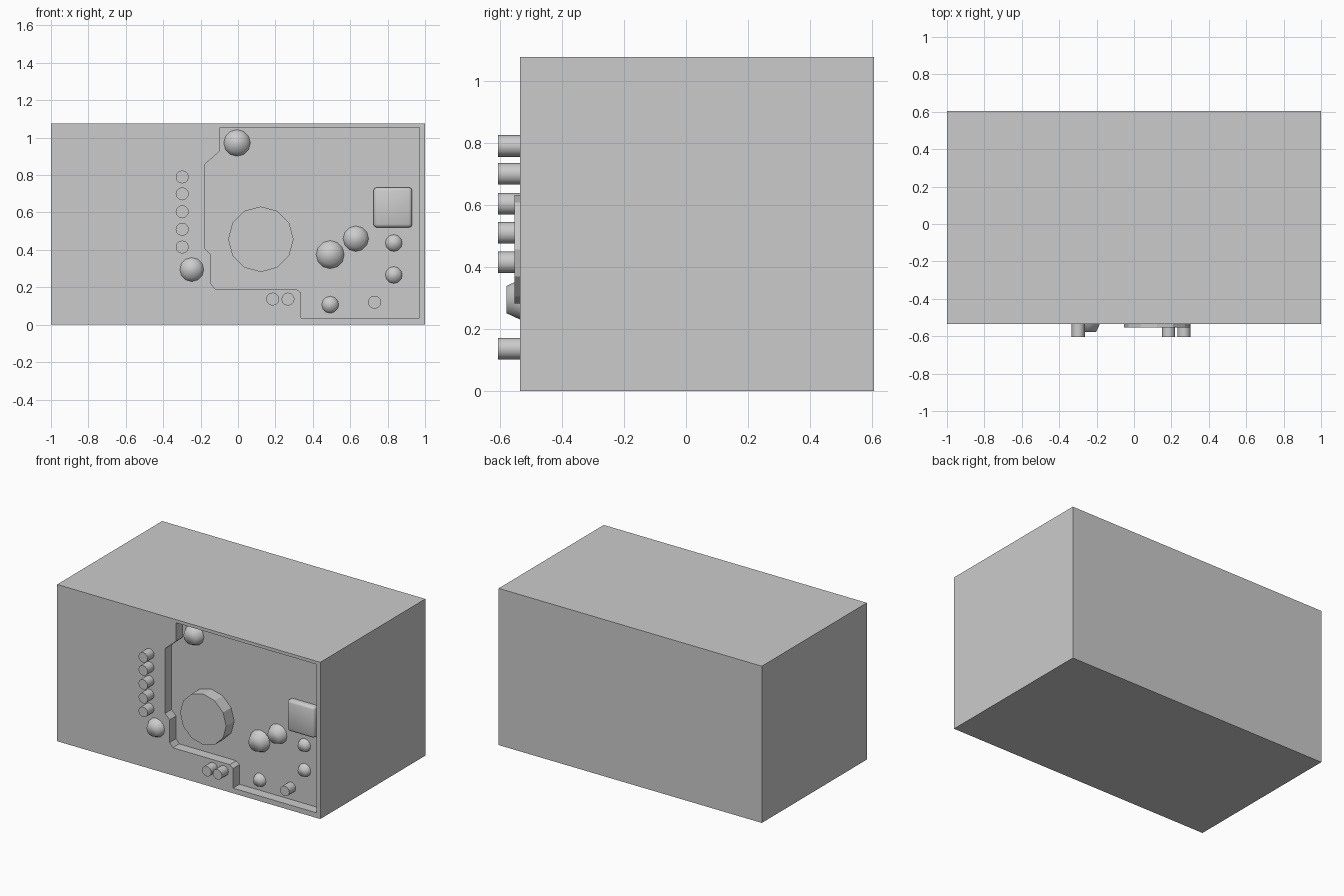
import bpy, bmesh, math
from mathutils import Matrix

if "Cube" in bpy.data.objects:
    bpy.data.objects.remove(bpy.data.objects["Cube"])

FRONT, FLOOR, BACK = -0.535, -0.465, 0.605   # y of front panel, recess floor, rear

def make(name, bm):
    bmesh.ops.recalc_face_normals(bm, faces=bm.faces)
    me = bpy.data.meshes.new(name)
    bm.to_mesh(me)
    bm.free()
    ob = bpy.data.objects.new(name, me)
    bpy.context.collection.objects.link(ob)
    return ob

def prism(name, pts, y0, y1):
    """Extrude an x-z outline from y0 to y1."""
    bm = bmesh.new()
    face = bm.faces.new([bm.verts.new((x, y0, z)) for x, z in pts])
    ext = bmesh.ops.extrude_face_region(bm, geom=[face])
    verts = [g for g in ext['geom'] if isinstance(g, bmesh.types.BMVert)]
    bmesh.ops.translate(bm, vec=(0, y1 - y0, 0), verts=verts)
    return make(name, bm)

def dial(name, x, z, r_base, r_front, base, height, sides=12, smooth=None):
    """Cylinder or frustum standing out of a panel towards -y."""
    bm = bmesh.new()
    sink = 0.004
    bmesh.ops.create_cone(bm, cap_ends=True, segments=sides, radius1=r_base,
                          radius2=r_front, depth=height + sink)
    bmesh.ops.transform(bm, verts=bm.verts, matrix=Matrix.Translation(
        (x, base + (sink - height) / 2, z)) @ Matrix.Rotation(math.pi / 2, 4, 'X'))
    ob = make(name, bm)
    if smooth:
        shade(ob, smooth)
    return ob

def shade(ob, angle):
    bpy.ops.object.select_all(action='DESELECT')
    ob.select_set(True)
    bpy.context.view_layer.objects.active = ob
    bpy.ops.object.shade_smooth_by_angle(angle=math.radians(angle))

# cabinet with the stepped recess cut into its front
cabinet = prism("cabinet", [(-1, 0), (1, 0), (1, 1.077), (-1, 1.077)], FRONT, BACK)
outline = [(-0.095, 1.055), (0.97, 1.055), (0.97, 0.035), (0.337, 0.035),
           (0.337, 0.17), (0.312, 0.19), (-0.122, 0.19), (-0.145, 0.22),
           (-0.145, 0.375), (-0.18, 0.41), (-0.18, 0.855), (-0.095, 0.93)]
cutter = prism("recess_cutter", outline, FRONT - 0.1, FLOOR)
mod = cabinet.modifiers.new("recess", 'BOOLEAN')
mod.operation, mod.solver, mod.object = 'DIFFERENCE', 'EXACT', cutter
bpy.context.view_layer.objects.active = cabinet
bpy.ops.object.modifier_apply(modifier=mod.name)
bpy.data.objects.remove(cutter)

# large tuning dial
dial("tuning_dial", 0.122, 0.457, 0.175, 0.175, FLOOR, 0.088)

# push buttons: column, pair below the recess, one in the recess
for z in (0.79, 0.7, 0.604, 0.51, 0.415):
    dial("column_button", -0.298, z, 0.035, 0.035, FRONT, 0.07, 12, 40)
for x in (0.185, 0.267):
    dial("lower_button", x, 0.137, 0.035, 0.035, FRONT, 0.07, 12, 40)
dial("recess_button", 0.73, 0.12, 0.035, 0.035, FLOOR, 0.07, 12, 40)

# smooth tapered knobs
dial("outer_knob", -0.247, 0.295, 0.066, 0.044, FRONT, 0.043, 12, 80)
for x, z, r in ((-0.005, 0.972, 0.073), (0.493, 0.375, 0.077), (0.63, 0.46, 0.07),
                (0.833, 0.437, 0.047), (0.833, 0.266, 0.047), (0.493, 0.107, 0.047)):
    dial("recess_knob", x, z, r, r * 0.67, FLOOR, 0.7 * r, 12, 80)

# rounded square meter
bm = bmesh.new()
bmesh.ops.create_cube(bm, size=1)
bmesh.ops.transform(bm, verts=bm.verts, matrix=Matrix.Translation((0.828, FLOOR, 0.627))
                    @ Matrix.Diagonal((0.207, 0.08, 0.215, 1)))
bmesh.ops.bevel(bm, geom=bm.edges[:], offset=0.018, segments=2, profile=0.5, affect='EDGES')
shade(make("meter", bm), 60)
